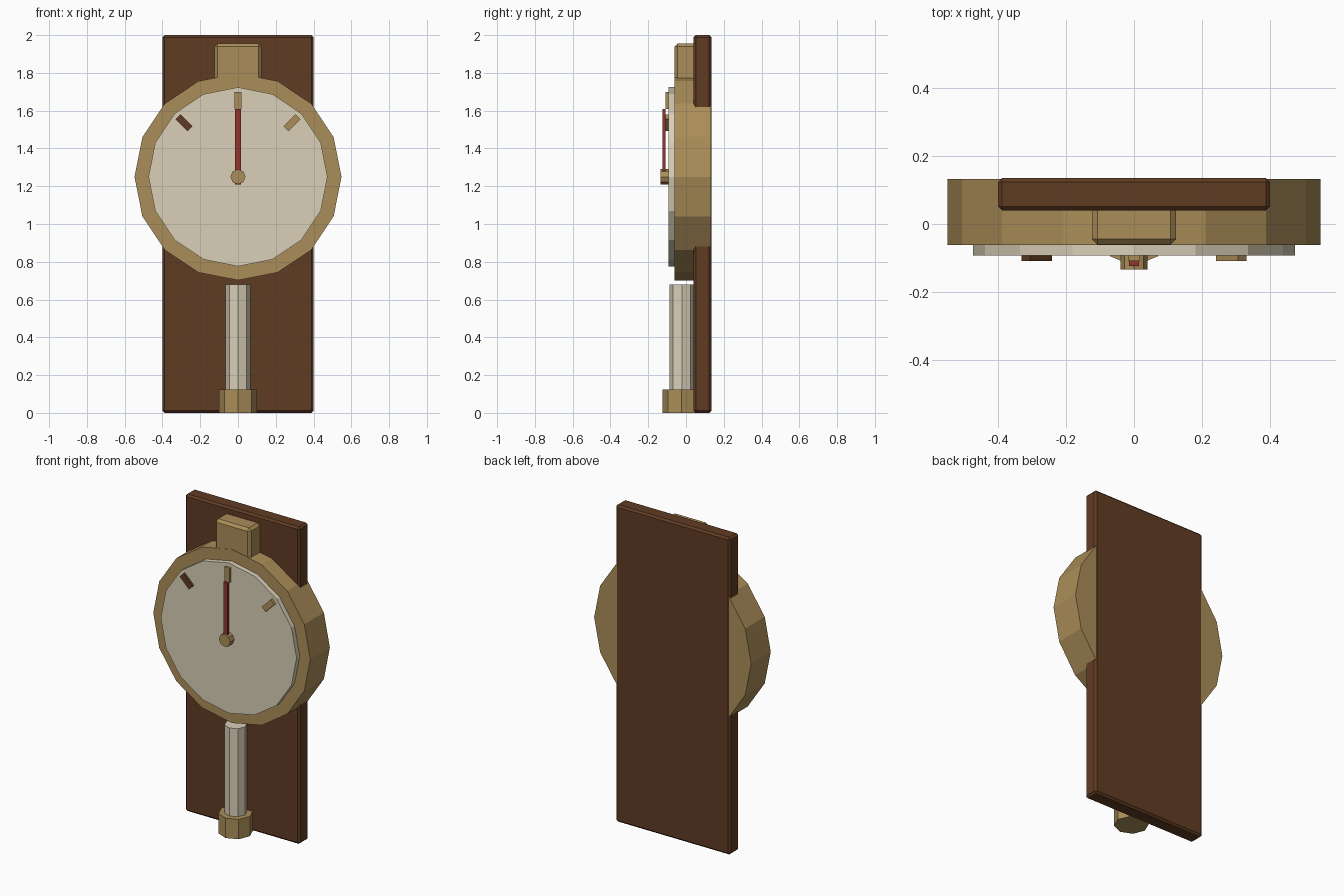
import bpy, bmesh, math
from mathutils import Matrix

if "Cube" in bpy.data.objects:
    bpy.data.objects.remove(bpy.data.objects["Cube"])


def material(name, r, g, b):
    m = bpy.data.materials.new(name)
    m.diffuse_color = (r, g, b, 1)
    m.use_nodes = True
    m.node_tree.nodes["Principled BSDF"].inputs["Base Color"].default_value = m.diffuse_color
    return m


WOOD = material("dark wood", 0.118, 0.045, 0.017)
BRASS = material("brass", 0.41, 0.27, 0.10)
CREAM = material("cream", 0.70, 0.63, 0.48)
RED = material("red", 0.29, 0.035, 0.025)


def finish(name, bm, mat):
    mesh = bpy.data.meshes.new(name)
    bm.to_mesh(mesh)
    bm.free()
    mesh.materials.append(mat)
    obj = bpy.data.objects.new(name, mesh)
    bpy.context.collection.objects.link(obj)
    return obj


def box(name, lo, hi, mat, bevel=0.0):
    """Box between two corners, with an optional flat chamfer."""
    bm = bmesh.new()
    centre = [(a + b) / 2 for a, b in zip(lo, hi)]
    size = [b - a for a, b in zip(lo, hi)]
    bmesh.ops.create_cube(
        bm, size=1, matrix=Matrix.Translation(centre) @ Matrix.Diagonal((*size, 1)))
    obj = finish(name, bm, mat)
    if bevel:
        mod = obj.modifiers.new("chamfer", 'BEVEL')
        mod.width, mod.segments = bevel, 1
    return obj


def cylinder(name, sides, radius, start, end, centre, axis, mat):
    """Prism along y (centre = x, z) or along z (centre = x, y)."""
    bm = bmesh.new()
    a, b = centre
    mid = (start + end) / 2
    if axis == 'y':
        m = Matrix.Translation((a, mid, b)) @ Matrix.Rotation(math.pi / 2, 4, 'X')
    else:
        m = Matrix.Translation((a, b, mid))
    bmesh.ops.create_cone(bm, cap_ends=True, segments=sides, radius1=radius,
                          radius2=radius, depth=end - start, matrix=m)
    return finish(name, bm, mat)


DIAL_Z = 1.25

# Backing board
box("back_board", (-0.4, 0.04, 0), (0.4, 0.135, 2), WOOD, 0.012)

# Gauge housing, dial and top lug
cylinder("housing", 16, 0.548, -0.062, 0.133, (0, DIAL_Z), 'y', BRASS)
cylinder("dial_face", 16, 0.474, -0.093, -0.05, (0, DIAL_Z), 'y', CREAM)
box("top_lug", (-0.124, -0.06, 1.70), (0.124, 0.08, 1.955), BRASS, 0.016)

# Dial marks around the upper arc
for name, angle, mat in (("left_mark", -45, WOOD), ("centre_mark", 0, BRASS),
                         ("right_mark", 45, BRASS)):
    mark = box(name, (-0.018, -0.109, 0.36), (0.018, -0.09, 0.45), mat)
    mark.location.z = DIAL_Z
    mark.rotation_euler.y = math.radians(angle)

# Needle and its hub
box("needle", (-0.015, -0.124, 1.21), (0.015, -0.109, 1.61), RED)
cylinder("needle_hub", 8, 0.04, -0.134, -0.093, (0, DIAL_Z), 'y', BRASS)

# Lower tube and foot
cylinder("tube", 8, 0.065, 0.10, 0.68, (0, -0.022), 'z', CREAM)
cylinder("tube_foot", 8, 0.1, 0, 0.125, (0, -0.024), 'z', BRASS)
